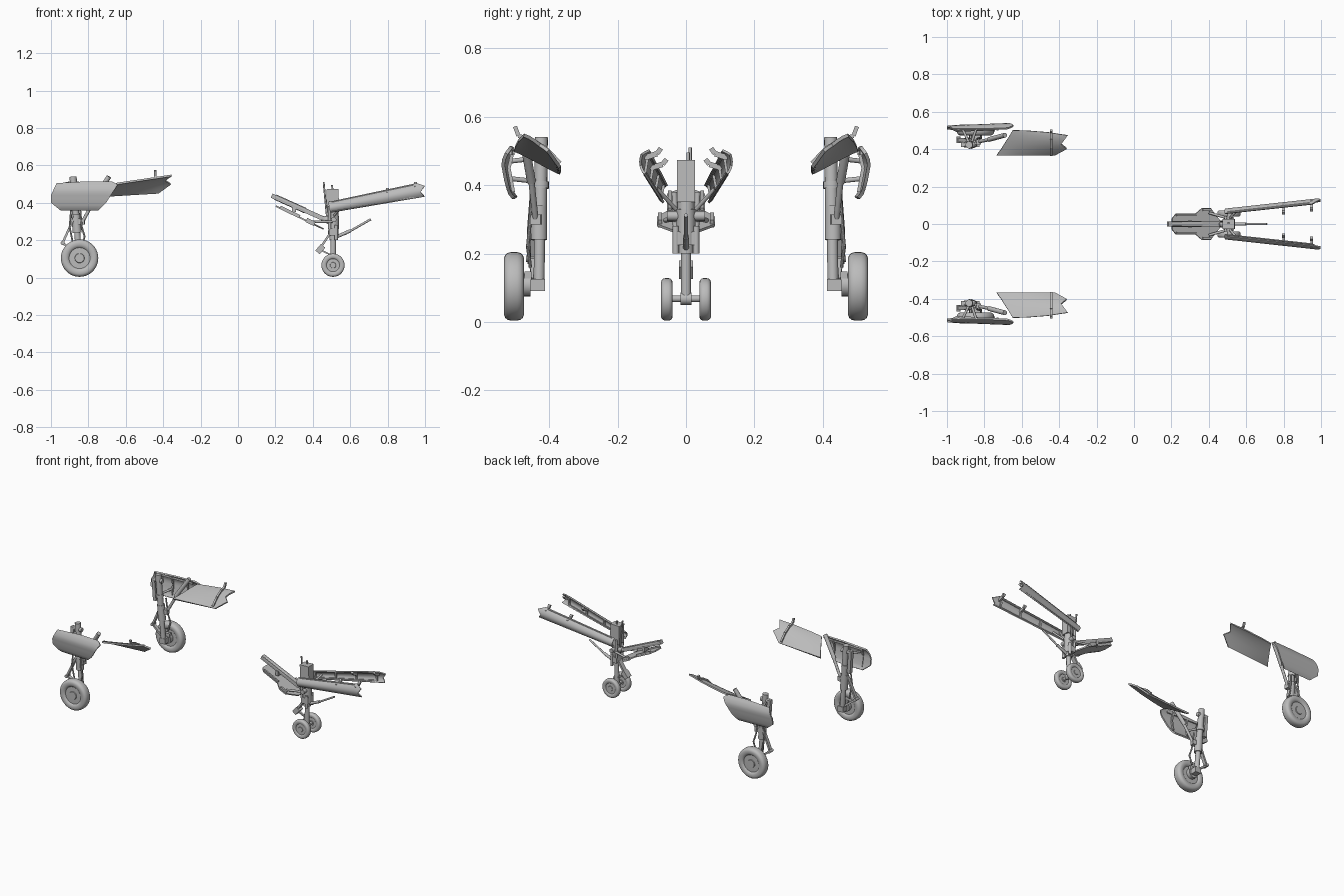
import bpy
import bmesh
import math
from mathutils import Matrix, Vector

cube = bpy.data.objects.get("Cube")
if cube:
    bpy.data.objects.remove(cube, do_unlink=True)

grey = bpy.data.materials.new("plain grey")
grey.use_nodes = True
grey.diffuse_color = (0.5, 0.5, 0.5, 1)
grey.node_tree.nodes["Principled BSDF"].inputs["Base Color"].default_value = (0.5, 0.5, 0.5, 1)


def frame(a, b):
    """Matrix centred between a and b, z along the line, y kept near world y."""
    a, b = Vector(a), Vector(b)
    z = (b - a).normalized()
    ref = Vector((0, 1, 0)) if abs(z.y) < 0.9 else Vector((1, 0, 0))
    y = (ref - z * ref.dot(z)).normalized()
    rot = Matrix((y.cross(z), y, z)).transposed().to_4x4()
    return Matrix.Translation((a + b) / 2) @ rot, (b - a).length


def rod(a, b, r, n=16):
    def add(bm):
        m, length = frame(a, b)
        bmesh.ops.create_cone(bm, cap_ends=True, segments=n, radius1=r,
                              radius2=r, depth=length, matrix=m)
    return add


def beam(a, b, width, depth):
    def add(bm):
        m, length = frame(a, b)
        bmesh.ops.create_cube(bm, size=1, matrix=m @ Matrix.Diagonal((depth, width, length, 1)))
    return add


def path(points, r, n=10):
    return [rod(a, b, r, n) for a, b in zip(points, points[1:])]


def wheel(centre, radius, width):
    half = [(0, .42), (.24, .42), (.26, .34), (.56, .33), (.6, .42), (.7, .49),
            (.84, .5), (.92, .44), (.975, .33), (1, .16)]
    profile = half + [(r, -o) for r, o in reversed(half)]

    def add(bm):
        c = Vector(centre)
        vs = [bm.verts.new(c + Vector((r * radius, o * width, 0))) for r, o in profile]
        es = [bm.edges.new(p) for p in zip(vs, vs[1:])]
        bmesh.ops.spin(bm, geom=vs + es, cent=c, axis=(0, 1, 0),
                       angle=math.tau, steps=40, use_merge=True)
        bmesh.ops.remove_doubles(bm, verts=bm.verts[:], dist=0.0001)
    return add


def panel(rows, point, thick=0.01, cols=10, sub=3):
    """Curved sheet: rows are (s, u_start, u_end), point(u, s) places each vertex."""
    def add(bm):
        fine = [tuple(p + (q - p) * k / sub for p, q in zip(r0, r1))
                for r0, r1 in zip(rows, rows[1:]) for k in range(sub)] + [rows[-1]]
        grid = [[bm.verts.new(point(u0 + (u1 - u0) * i / cols, s)) for i in range(cols + 1)]
                for s, u0, u1 in fine]
        faces = [bm.faces.new((p[i], p[i + 1], q[i + 1], q[i]))
                 for p, q in zip(grid, grid[1:]) for i in range(cols)]
        bmesh.ops.recalc_face_normals(bm, faces=faces)
        bmesh.ops.solidify(bm, geom=faces, thickness=thick)
    return add


def part(name, shapes, mirror=False):
    bm = bmesh.new()
    for shape in shapes:
        shape(bm)
    bmesh.ops.recalc_face_normals(bm, faces=bm.faces[:])
    mesh = bpy.data.meshes.new(name)
    bm.to_mesh(mesh)
    bm.free()
    mesh.materials.append(grey)
    obj = bpy.data.objects.new(name, mesh)
    bpy.context.collection.objects.link(obj)
    bpy.ops.object.select_all(action="DESELECT")
    obj.select_set(True)
    bpy.context.view_layer.objects.active = obj
    bpy.ops.object.shade_smooth_by_angle(angle=math.radians(35))
    if mirror:
        mod = obj.modifiers.new("mirror", "MIRROR")
        mod.use_axis = (False, True, False)
        mod.use_mirror_merge = False


def lerp_table(table, s):
    for (s0, v0), (s1, v1) in zip(table, table[1:]):
        if s <= s1:
            return v0 + (v1 - v0) * (s - s0) / (s1 - s0)
    return table[-1][1]


# Main gear, built at +y and mirrored
part("main_wheel", [wheel((-.847, .503, .104), .1, .058)], True)
part("main_axle", [
    rod((-.847, .415, .108), (-.847, .515, .108), .014),
    beam((-.847, .412, .108), (-.847, .455, .108), .04, .036),
    rod((-.847, .455, .108), (-.847, .48, .108), .034),
    beam((-.87, .462, .135), (-.82, .462, .135), .02, .025)], True)
part("main_strut", [
    rod((-.848, .43, .095), (-.862, .428, .27), .016),
    rod((-.86, .43, .24), (-.867, .43, .34), .024),
    rod((-.866, .426, .32), (-.882, .423, .54), .019),
    rod((-.873, .425, .39), (-.875, .425, .41), .024),
    rod((-.91, .424, .5), (-.85, .424, .5), .014),
    beam((-.905, .428, .36), (-.915, .426, .51), .026, .022)], True)
part("main_torque_links", [
    beam((-.872, .445, .33), (-.938, .45, .185), .022, .012),
    beam((-.938, .45, .185), (-.86, .44, .125), .022, .012),
    rod((-.938, .432, .185), (-.938, .468, .185), .01)], True)
part("main_side_brace", [
    rod((-.83, .44, .3), (-.755, .455, .44), .009),
    rod((-.775, .452, .41), (-.69, .475, .54), .013),
    beam((-.86, .435, .3), (-.82, .44, .3), .03, .03)], True)
part("main_hydraulic_lines",
     path([(-.845, .45, .38), (-.835, .458, .27), (-.82, .463, .22), (-.835, .455, .16)], .005)
     + path([(-.89, .45, .4), (-.9, .46, .27), (-.88, .458, .17)], .005), True)

# Outer leg door
bulge = [(.355, .495), (.375, .51), (.41, .519), (.46, .527), (.485, .522), (.515, .502)]


def leg_door(x, z):
    return x, lerp_table(bulge, z) + .04 * (x + 1), z


part("main_leg_door", [panel([
    (.36, -.95, -.745), (.4, -1, -.705), (.44, -1, -.68),
    (.495, -.975, -.645), (.505, -.97, -.655), (.515, -.8, -.676)], leg_door)], True)
part("main_leg_door_ribs", [
    shape for x in (-.94, -.84, -.73) for shape in (
        beam((x, .505, .38), (x, .518, .45), .01, .01),
        beam((x, .518, .45), (x, .506, .5), .01, .01))] + [
    rod((-.87, .43, .41), (-.84, .52, .42), .007),
    rod((-.88, .43, .48), (-.92, .515, .47), .007),
    beam((-.94, .505, .495), (-.69, .513, .495), .008, .012)], True)


# Inner bay door, more strongly curved towards its rear end
def bay_door(x, y):
    t = (y - .365) / .135
    run = x + .73
    return x, y, .44 + .055 * t + run * (.05 + .1 * t) + .3 * run * t * (1 - t)


part("main_bay_door", [panel([
    (.365, -.735, -.425), (.4, -.71, -.36), (.425, -.695, -.39),
    (.473, -.665, -.355), (.49, -.655, -.46), (.499, -.65, -.58)], bay_door)], True)
hinge = [Vector(bay_door(-.442, y)) + Vector((0, 0, .006)) for y in (.368, .41, .455, .49)]
hinge.append(Vector((-.442, .5, .572)))
part("main_bay_door_hinge", [beam(a, b, .012, .012) for a, b in zip(hinge, hinge[1:])], True)

# Nose gear
part("nose_wheels", [wheel((.508, .056, .066), .062, .033)], True)
part("nose_axle", [rod((.508, -.06, .068), (.508, .06, .068), .01),
                   rod((.508, -.016, .068), (.508, .016, .068), .018)])
part("nose_strut", [
    rod((.508, 0, .06), (.51, 0, .24), .015),
    rod((.51, 0, .2), (.51, 0, .225), .022),
    rod((.51, 0, .225), (.512, 0, .33), .028),
    beam((.51, -.035, .245), (.51, .035, .245), .045, .04),
    rod((.512, 0, .31), (.51, 0, .4), .025),
    beam((.508, 0, .35), (.505, 0, .473), .053, .065),
    rod((.512, -.055, .31), (.512, .055, .31), .014),
    rod((.465, 0, .31), (.52, 0, .31), .018)])
part("nose_steering_cylinders", [
    rod((.525, .03, .2), (.525, .03, .28), .009),
    rod((.49, .03, .26), (.49, .034, .38), .008)], True)
part("nose_top_rods", [rod((.505, .006, .47), (.503, .006, .495), .005),
                       rod((.475, .012, .33), (.458, .012, .51), .005)])
part("nose_torque_link", [
    beam((.495, 0, .24), (.435, 0, .15), .03, .012),
    beam((.435, 0, .15), (.5, 0, .12), .014, .008),
    beam((.425, 0, .135), (.455, 0, .17), .04, .03)])
part("nose_retraction_rod", [rod((.52, 0, .215), (.6, 0, .25), .009),
                             rod((.57, 0, .232), (.71, 0, .312), .006)])

# Nose drag brace with its plate
part("nose_drag_brace", [
    beam((.18, 0, .438), (.45, 0, .318), .028, .024),
    rod((.2, 0, .43), (.36, 0, .358), .015),
    rod((.45, 0, .318), (.505, 0, .29), .014),
    beam((.3, -.02, .365), (.3, .02, .365), .02, .03)])


def front_plate(y, x):
    return x, y, .383 - .48 * (x - .21)


part("nose_front_plate", [panel([
    (.205, -.03, .03), (.225, -.055, .055), (.33, -.055, .055), (.365, -.085, .085),
    (.41, -.085, .085), (.43, -.06, .06), (.46, -.02, .02)], front_plate, .008, 6, 1)])
part("nose_plate_rails", [beam(front_plate(.047, .225), front_plate(.047, .33), .01, .018),
                          beam(front_plate(.076, .365), front_plate(.076, .41), .012, .024),
                          rod((.4, .06, .298), (.505, .03, .3), .007)], True)


# Long nose doors
def nose_door(x, s):
    d = x - .485
    return (x, .067 + .11 * d + .08 * s * (1 - s) - .01 * (1 - s),
            .405 - .06 * s + d * (.213 - .043 * s))


part("nose_long_door", [panel([
    (0, .485, .954), (.28, .485, .997), (.64, .488, .976), (1, .495, .997)],
    nose_door, .007, 12)], True)


def inside(x, s, gap=.006):
    return Vector(nose_door(x, s)) - Vector((0, gap, 0))


part("nose_long_door_frame",
     [beam(inside(.5, s), inside(.94, s), .008, .01) for s in (.12, .85)]
     + [beam(inside(x, .12), inside(x, .85), .008, .012) for x in (.52, .66, .8, .94)], True)
part("nose_long_door_hooks", [
    shape for x in (.8, .95) for shape in (
        beam(inside(x, .3), inside(x, .15, .035), .014, .016),
        beam(inside(x, .15, .035), inside(x, -.05, .03), .014, .016))]
    + [rod((.512, .03, .33), inside(.56, .5), .006)], True)
